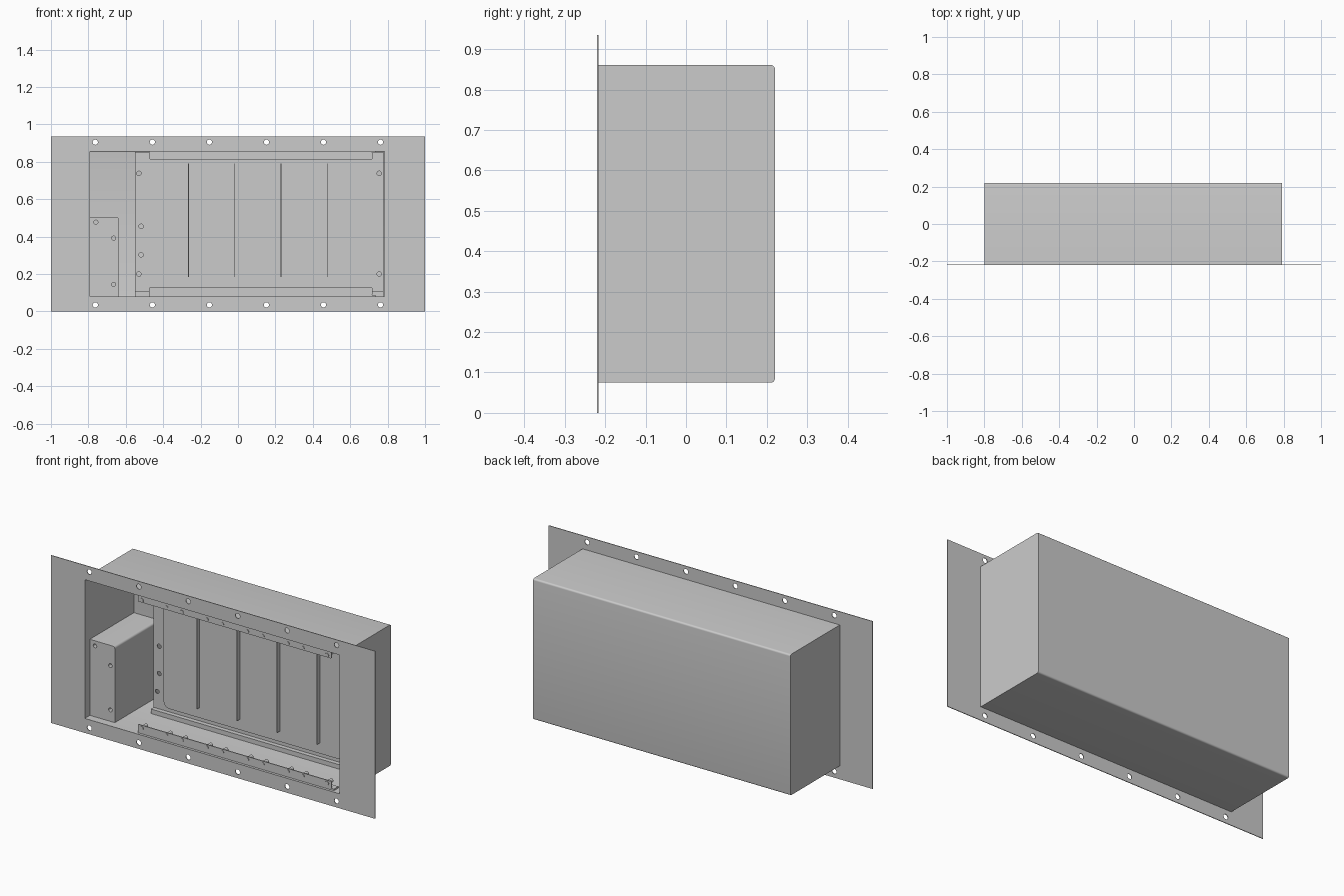
import bpy, bmesh
from math import pi
from mathutils import Matrix, Vector

if "Cube" in bpy.data.objects:
    bpy.data.objects.remove(bpy.data.objects["Cube"])


def add_box(bm, x, y, z):
    c = Vector([(a + b) / 2 for a, b in (x, y, z)])
    s = [b - a for a, b in (x, y, z)]
    return bmesh.ops.create_cube(bm, size=1, matrix=Matrix.Translation(c) @ Matrix.Diagonal((*s, 1)))["verts"]


def add_rod(bm, x, z, y0, y1, r, sides=20):
    m = Matrix.Translation((x, (y0 + y1) / 2, z)) @ Matrix.Rotation(pi / 2, 4, 'X')
    bmesh.ops.create_cone(bm, cap_ends=True, segments=sides, radius1=r, radius2=r, depth=y1 - y0, matrix=m)


def finish(bm, name):
    me = bpy.data.meshes.new(name)
    bmesh.ops.recalc_face_normals(bm, faces=bm.faces)
    bm.to_mesh(me)
    bm.free()
    ob = bpy.data.objects.new(name, me)
    bpy.context.collection.objects.link(ob)
    return ob


def box(name, x, y, z):
    bm = bmesh.new()
    add_box(bm, x, y, z)
    return finish(bm, name)


def apply(ob, mod):
    bpy.context.view_layer.objects.active = ob
    bpy.ops.object.modifier_apply(modifier=mod.name)


def cut(ob, holes, y0, y1, r, opening=None):
    bm = bmesh.new()
    for x, z in holes:
        add_rod(bm, x, z, y0, y1, r)
    if opening:
        add_box(bm, opening[0], (y0, y1), opening[1])
    cutter = finish(bm, "cutter")
    cutter.hide_render = True
    mod = ob.modifiers.new("holes", 'BOOLEAN')
    mod.operation, mod.solver, mod.object = 'DIFFERENCE', 'EXACT', cutter
    apply(ob, mod)
    bpy.data.objects.remove(cutter)


def bevel_edges(bm, test, r, seg=5):
    edges = [e for e in bm.edges if test(e.verts[0].co, e.verts[1].co)]
    bmesh.ops.bevel(bm, geom=edges, offset=r, segments=seg, profile=0.5, affect='EDGES')


def smooth(ob):
    bpy.ops.object.select_all(action='DESELECT')
    ob.select_set(True)
    bpy.context.view_layer.objects.active = ob
    bpy.ops.object.shade_smooth_by_angle(angle=0.6)


# Front flange plate with opening and mounting holes
plate = box("front_flange", (-1, 1), (-0.22, -0.216), (0, 0.935))
plate_holes = [(-0.763 + 0.305 * i, z) for i in range(6) for z in (0.035, 0.905)]
cut(plate, plate_holes, -0.25, -0.19, 0.014, ((-0.79, 0.782), (0.081, 0.855)))

# Recessed housing: open at the front, rounded long back edges
bm = bmesh.new()
add_box(bm, (-0.798, 0.79), (-0.217, 0.22), (0.075, 0.861))
bmesh.ops.delete(bm, geom=[f for f in bm.faces if f.calc_center_median().y < -0.2], context='FACES_ONLY')
bevel_edges(bm, lambda a, b: a.y > 0.2 and b.y > 0.2 and abs(a.x - b.x) > 1, 0.01)
housing = finish(bm, "housing")
mod = housing.modifiers.new("wall", 'SOLIDIFY')
mod.thickness, mod.offset = 0.006, -1
apply(housing, mod)
smooth(housing)

# Side compartment on the left with a rounded upper corner
bm = bmesh.new()
add_box(bm, (-0.792, -0.638), (-0.175, 0.214), (0.081, 0.505))
bevel_edges(bm, lambda a, b: min(a.x, b.x) > -0.7 and min(a.z, b.z) > 0.4, 0.012)
block = finish(bm, "side_compartment")
cut(block, [(-0.76, 0.477), (-0.665, 0.392), (-0.665, 0.145)], -0.2, -0.15, 0.011)
smooth(block)

# Inner mounting panel with screw holes
panel = box("inner_panel", (-0.552, 0.778), (0.045, 0.05), (0.105, 0.852))
panel_holes = [(-0.53, 0.738), (-0.53, 0.2), (-0.518, 0.455), (-0.518, 0.303), (0.755, 0.738), (0.755, 0.2)]
cut(panel, panel_holes, 0.02, 0.08, 0.012)

# Raised panel field with rounded corners and thin vertical ribs
bm = bmesh.new()
add_box(bm, (-0.485, 0.72), (0.037, 0.046), (0.127, 0.81))
bevel_edges(bm, lambda a, b: abs(a.y - b.y) > 0.005, 0.035)
smooth(finish(bm, "raised_field"))
bm = bmesh.new()
for i in range(4):
    x = -0.264 + 0.247 * i
    add_box(bm, (x - 0.002, x + 0.002), (0.014, 0.038), (0.185, 0.79))
finish(bm, "panel_ribs")

# Panel returns against the floor, roof and back
bm = bmesh.new()
add_box(bm, (-0.552, 0.778), (0.02, 0.05), (0.1, 0.106))
add_box(bm, (-0.552, 0.778), (0.02, 0.026), (0.081, 0.106))
add_box(bm, (-0.552, 0.778), (0.045, 0.214), (0.846, 0.852))
add_box(bm, (-0.552, -0.547), (0.045, 0.214), (0.105, 0.852))
finish(bm, "panel_returns")

# Angle rails at top and bottom with a row of fasteners
rail_x = [-0.45, -0.298, -0.203, -0.05, 0.045, 0.2, 0.295, 0.45, 0.542, 0.693]
for name, z, outer in (("bottom", (0.088, 0.128), 0.083), ("top", (0.813, 0.85), 0.852)):
    bm = bmesh.new()
    add_box(bm, (-0.475, 0.72), (-0.205, -0.2), z)
    bevel_edges(bm, lambda a, b: abs(a.y - b.y) > 0.003, 0.006, 3)
    add_box(bm, (-0.475, 0.735), (-0.204, -0.165), (outer - 0.003, outer + 0.006))
    finish(bm, name + "_rail")
    bm = bmesh.new()
    for x in rail_x:
        add_rod(bm, x, 0.112 if name == "bottom" else 0.826, -0.208, -0.165, 0.011, 16)
    smooth(finish(bm, name + "_rail_fasteners"))
